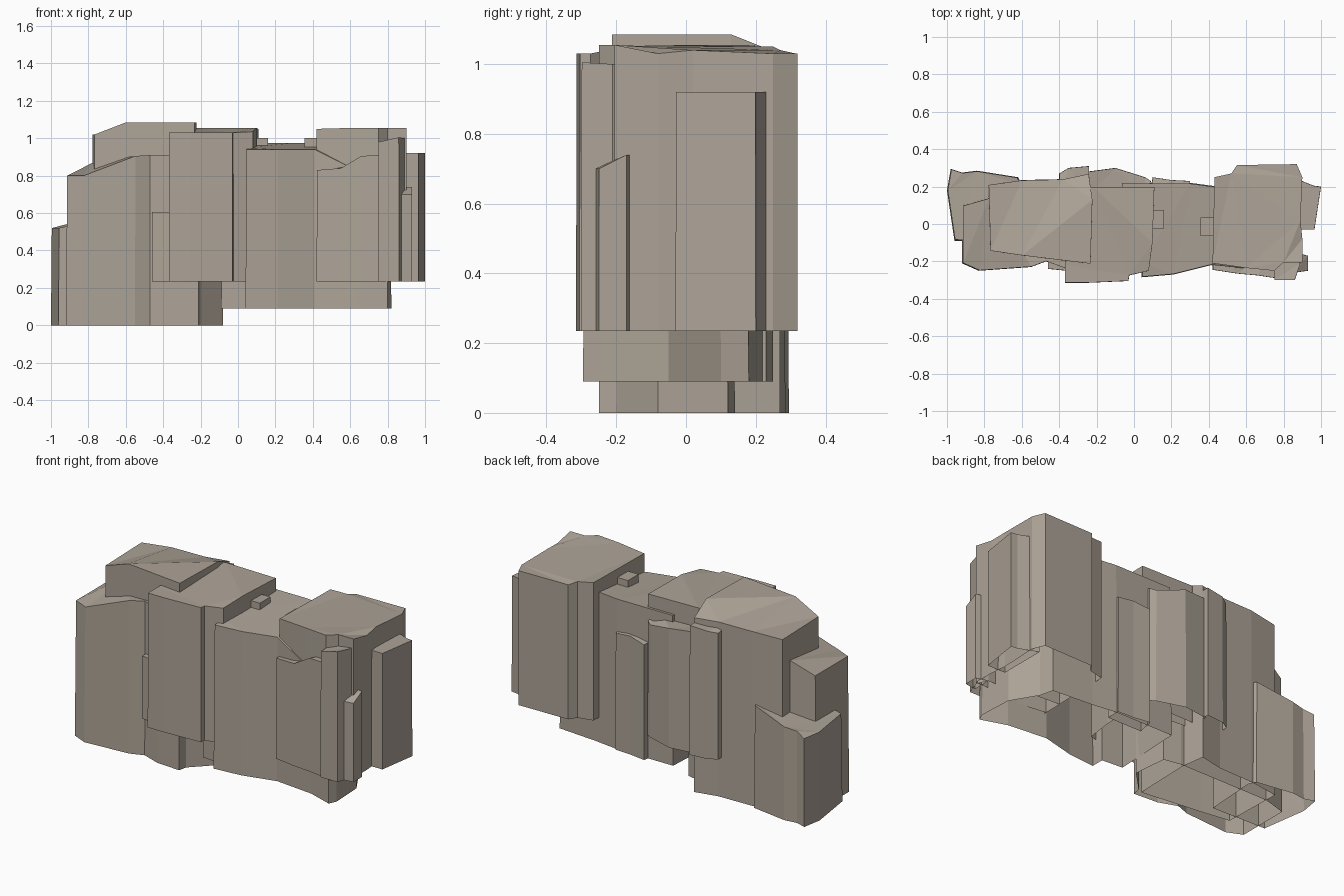
import bpy, bmesh

stone = bpy.data.materials.new("stone")
stone.diffuse_color = (0.42, 0.37, 0.31, 1)


def rock(name, outline, z0, tops, taper=0.985):
    """Faceted rock shell, open underneath: outline raised from z0 to a height per corner."""
    if not isinstance(tops, (list, tuple)):
        tops = [tops] * len(outline)
    cx = sum(p[0] for p in outline) / len(outline)
    cy = sum(p[1] for p in outline) / len(outline)
    bm = bmesh.new()
    low = [bm.verts.new((x, y, z0)) for x, y in outline]
    high = [bm.verts.new((cx + (x - cx) * taper, cy + (y - cy) * taper, z))
            for (x, y), z in zip(outline, tops)]
    n = len(outline)
    for i in range(n):
        j = (i + 1) % n
        bm.faces.new((low[i], low[j], high[j], high[i]))
    bmesh.ops.triangulate(bm, faces=[bm.faces.new(high)])
    me = bpy.data.meshes.new(name)
    bm.to_mesh(me)
    bm.free()
    me.materials.append(stone)
    ob = bpy.data.objects.new(name, me)
    bpy.context.collection.objects.link(ob)
    return ob


# Left end: ground-standing blocks
rock("left_front_block",
     [(-0.92, -0.21), (-0.83, -0.25), (-0.55, -0.23), (-0.47, -0.20), (-0.36, -0.24),
      (-0.21, -0.25), (-0.20, -0.20), (-0.08, -0.08), (-0.10, 0.12), (-0.20, 0.14),
      (-0.78, 0.14), (-0.92, 0.10)], 0,
     [0.80, 0.80, 0.905, 0.91, 0.91, 0.91, 0.91, 0.90, 0.90, 0.90, 0.87, 0.80])
rock("left_back_block",
     [(-0.96, -0.09), (-0.62, -0.10), (-0.60, 0.21), (-0.62, 0.25), (-0.84, 0.285),
      (-0.92, 0.275), (-0.98, 0.295), (-1.0, 0.18)], 0,
     [0.52, 0.60, 0.605, 0.605, 0.55, 0.54, 0.52, 0.52], 0.975)
rock("left_front_chip",
     [(-0.46, -0.24), (-0.36, -0.25), (-0.36, -0.1), (-0.46, -0.1)], 0.235, 0.605)

# Tall left mass, rising above its neighbours
rock("left_cap",
     [(-0.77, -0.145), (-0.60, -0.17), (-0.23, -0.215), (-0.22, 0.13), (-0.24, 0.27),
      (-0.38, 0.24), (-0.60, 0.235), (-0.78, 0.21)], 0,
     [1.02, 1.085, 1.085, 1.085, 1.03, 1.03, 1.03, 1.02], 0.99)

# Middle left tall block and the columns behind it
rock("middle_left_block",
     [(-0.37, -0.315), (-0.26, -0.315), (-0.03, -0.305), (-0.025, -0.275), (0.08, -0.25),
      (0.10, -0.1), (0.11, 0.20), (-0.22, 0.20), (-0.36, 0.18), (-0.37, -0.22)], 0.235,
     [1.03, 1.03, 1.03, 1.03, 1.035, 1.055, 1.05, 1.055, 1.04, 1.03], 0.995)
rock("back_narrow_column",
     [(-0.40, 0.15), (-0.24, 0.15), (-0.24, 0.31), (-0.35, 0.30), (-0.40, 0.27)],
     0.235, [1.0, 1.0, 1.0, 0.99, 0.98])
rock("back_wide_column",
     [(-0.25, 0.15), (0.08, 0.12), (0.09, 0.23), (0.06, 0.25), (-0.10, 0.30), (-0.25, 0.28)],
     0.235, [0.94, 0.93, 0.91, 0.90, 0.94, 0.95])

# Middle right block, raised slightly above the ground
rock("middle_right_block",
     [(0.04, -0.285), (0.21, -0.27), (0.41, -0.22), (0.65, -0.245), (0.80, -0.295),
      (0.82, -0.25), (0.81, -0.05), (0.72, 0.10), (0.70, 0.18), (0.45, 0.20),
      (0.30, 0.22), (-0.07, 0.22), (-0.09, -0.20), (0.04, -0.21)], 0.09,
     [0.94, 0.94, 0.94, 0.82, 0.80, 0.80, 0.80, 0.95, 0.95, 0.975, 0.975, 0.975, 0.95, 0.95])
rock("back_low_column",
     [(0.08, 0.15), (0.30, 0.15), (0.30, 0.23), (0.20, 0.235), (0.10, 0.25)], 0.09,
     [0.78, 0.8, 0.78, 0.79, 0.77])

# Right tall block
rock("right_block",
     [(0.42, -0.21), (0.60, -0.235), (0.75, -0.25), (0.80, -0.205), (0.90, -0.205),
      (0.90, -0.08), (0.89, 0.02), (0.90, 0.25), (0.87, 0.32), (0.55, 0.315),
      (0.52, 0.27), (0.43, 0.25)], 0.235,
     [1.05, 1.055, 1.055, 1.055, 1.055, 1.03, 1.04, 1.03, 1.03, 1.03, 1.04, 1.05], 1.0)

# Slabs leaning against the right block
rock("right_front_slab",
     [(0.42, -0.245), (0.55, -0.265), (0.66, -0.275), (0.76, -0.29), (0.77, -0.12),
      (0.42, -0.10)], 0.235, [0.83, 0.84, 0.905, 0.91, 0.91, 0.83])
rock("right_front_column",
     [(0.75, -0.30), (0.86, -0.30), (0.89, -0.21), (0.86, -0.15), (0.75, -0.15)],
     0.235, [0.98, 1.005, 1.0, 1.0, 0.98])
rock("right_corner_column",
     [(0.86, -0.26), (0.93, -0.25), (0.93, -0.17), (0.86, -0.15)],
     0.235, [0.70, 0.70, 0.74, 0.74])
rock("right_side_slab",
     [(0.85, -0.03), (0.965, -0.03), (1.0, 0.20), (0.96, 0.205), (0.85, 0.25)],
     0.235, 0.92, 0.99)

# Small stones on the saddle
for i, (x, y) in enumerate([(0.125, 0.025), (0.39, -0.015)]):
    rock(f"saddle_stone_{i + 1}",
         [(x - 0.035, y - 0.05), (x + 0.035, y - 0.05), (x + 0.035, y + 0.05),
          (x - 0.035, y + 0.05)], 0.93, 1.0)
